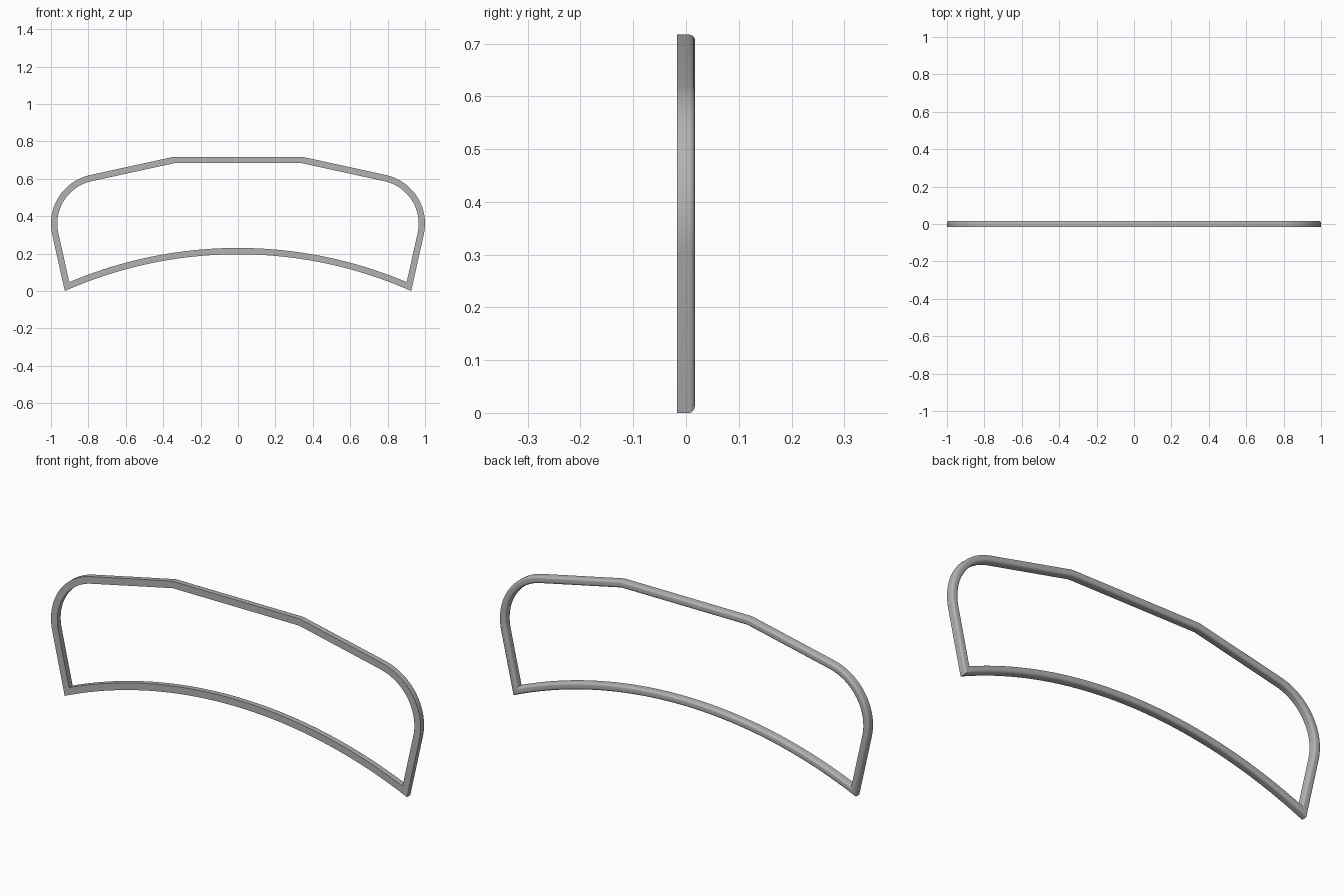
import bpy, bmesh
from math import sin, cos, pi, radians, asin
from mathutils import Vector

cube = bpy.data.objects.get("Cube")
if cube:
    bpy.data.objects.remove(cube)

WIDTH = 0.034      # strip width across the face
HALF_DEPTH = 0.017
ROUND = 0.011      # rounding of the rear edges


def arc(cx, cz, r, start, end, n):
    return [Vector((cx + r * cos(start + (end - start) * i / n),
                    cz + r * sin(start + (end - start) * i / n))) for i in range(n + 1)]


# Outer outline: left side, rounded shoulder, flat top, mirrored, then the bottom arc
tilt = radians(12.5)
corner = Vector((-0.926, 0.0))
left = [corner] + arc(-0.734, 0.36, 0.266, pi + tilt, pi / 2 + tilt, 20) + [Vector((-0.345, 0.717))]
right = [Vector((-p.x, p.y)) for p in reversed(left)]
rise = 0.196
radius = (corner.x ** 2 + rise ** 2) / (2 * rise)
half = asin(-corner.x / radius)
bottom = arc(0, rise - radius, radius, pi / 2 - half, pi / 2 + half, 40)[1:-1]
outline = left + right + bottom

# Cross-section as (inset, y): flat front, rounded rear edges
back = HALF_DEPTH - ROUND
section = [(0, -HALF_DEPTH)]
section += [(ROUND - ROUND * cos(pi / 2 * i / 5), back + ROUND * sin(pi / 2 * i / 5)) for i in range(6)]
section += [(WIDTH - d, y) for d, y in reversed(section)]

# Sweep the section round the outline with mitred corners
bm = bmesh.new()
rings = []
for i, p in enumerate(outline):
    a = (p - outline[i - 1]).normalized()
    b = (outline[(i + 1) % len(outline)] - p).normalized()
    na, nb = Vector((a.y, -a.x)), Vector((b.y, -b.x))
    mitre = (na + nb) / (1 + na.dot(nb))
    rings.append([bm.verts.new((p.x + mitre.x * d, y, p.y + mitre.y * d)) for d, y in section])
for i, ring in enumerate(rings):
    nxt = rings[(i + 1) % len(rings)]
    for j in range(len(section)):
        k = (j + 1) % len(section)
        bm.faces.new((ring[j], ring[k], nxt[k], nxt[j]))
bmesh.ops.recalc_face_normals(bm, faces=bm.faces)
mesh = bpy.data.meshes.new("window_trim")
bm.to_mesh(mesh)
bm.free()
trim = bpy.data.objects.new("window_trim", mesh)
bpy.context.collection.objects.link(trim)

# Grey material
grey = bpy.data.materials.new("grey")
grey.use_nodes = True
colour = (0.45, 0.45, 0.45, 1)
grey.diffuse_color = colour
grey.node_tree.nodes["Principled BSDF"].inputs["Base Color"].default_value = colour
mesh.materials.append(grey)

# Smooth shading with crisp front edges
bpy.ops.object.select_all(action='DESELECT')
trim.select_set(True)
bpy.context.view_layer.objects.active = trim
bpy.ops.object.shade_smooth_by_angle(angle=radians(40))
